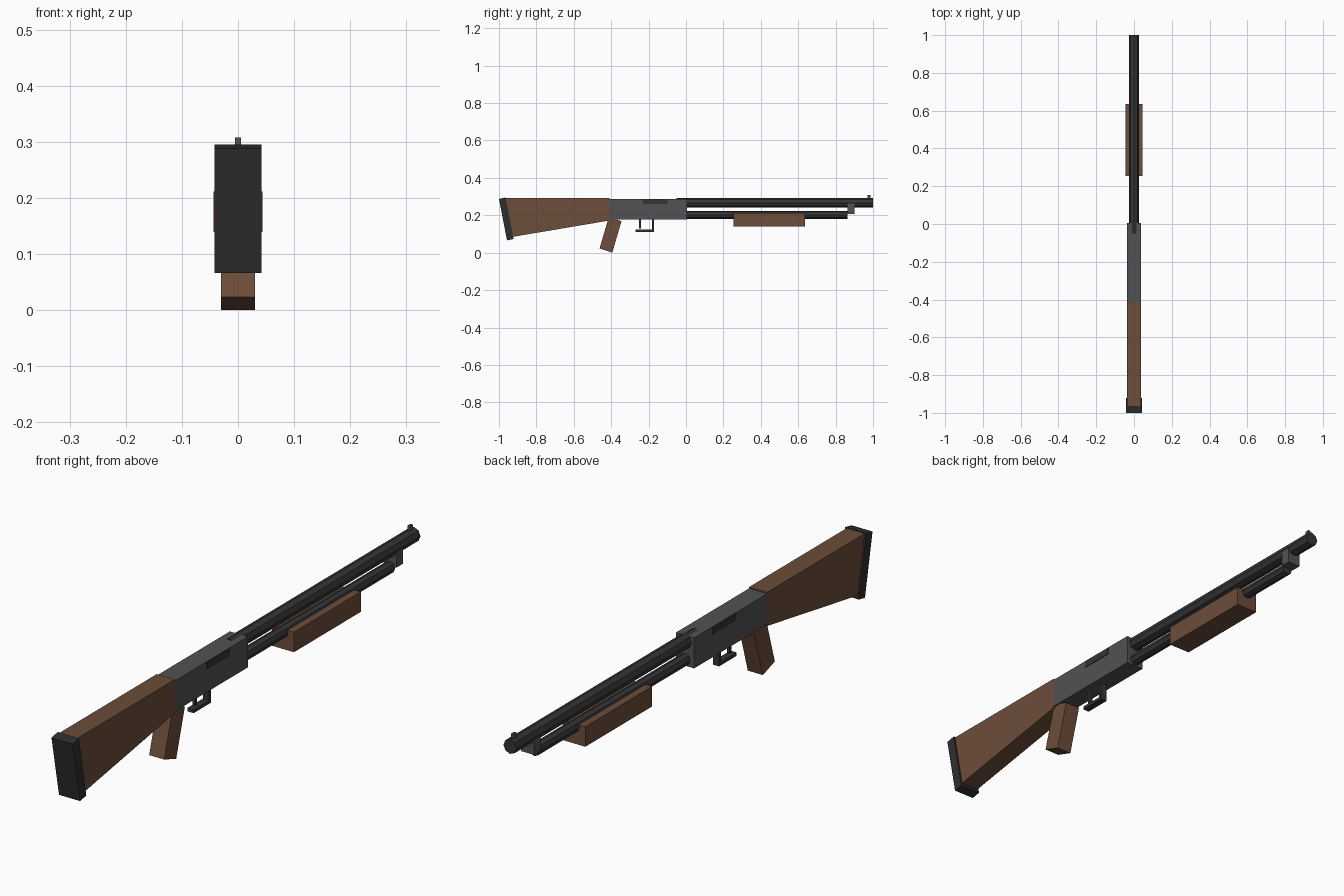
import bpy, math
from mathutils import Vector

if "Cube" in bpy.data.objects:
    bpy.data.objects.remove(bpy.data.objects["Cube"])


def material(name, rgb):
    m = bpy.data.materials.new(name)
    m.diffuse_color = (*rgb, 1)
    m.use_nodes = True
    m.node_tree.nodes["Principled BSDF"].inputs["Base Color"].default_value = m.diffuse_color
    return m


WOOD = material("wood", (0.15, 0.075, 0.042))
STEEL = material("steel", (0.085, 0.085, 0.09))
DARK = material("dark_steel", (0.035, 0.035, 0.038))
RUBBER = material("rubber", (0.028, 0.028, 0.028))


def plate(name, profile, half, mat):
    """Extrude a (y, z) outline symmetrically across x."""
    n = len(profile)
    verts = [(s * half, y, z) for s in (-1, 1) for y, z in profile]
    faces = [tuple(range(n))[::-1], tuple(range(n, 2 * n))]
    faces += [(i, (i + 1) % n, (i + 1) % n + n, i + n) for i in range(n)]
    me = bpy.data.meshes.new(name)
    me.from_pydata(verts, [], faces)
    me.materials.append(mat)
    ob = bpy.data.objects.new(name, me)
    bpy.context.collection.objects.link(ob)
    return ob


def block(name, y0, y1, z0, z1, half, mat):
    return plate(name, [(y0, z0), (y1, z0), (y1, z1), (y0, z1)], half, mat)


def tube(name, y0, y1, z, r, mat, sides=8):
    bpy.ops.mesh.primitive_cylinder_add(
        vertices=sides, radius=r, depth=y1 - y0,
        location=(0, (y0 + y1) / 2, z), rotation=(math.pi / 2, 0, 0))
    ob = bpy.context.object
    ob.name = name
    ob.data.materials.append(mat)
    return ob


# Stock, recoil pad and pistol grip
plate("stock", [(-0.925, 0.085), (-0.41, 0.172), (-0.41, 0.293), (-0.965, 0.293)], 0.036, WOOD)
plate("recoil_pad", [(-0.957, 0.066), (-0.922, 0.073), (-0.964, 0.295), (-1.0, 0.288)], 0.042, RUBBER)
plate("pistol_grip", [(-0.462, 0.023), (-0.394, 0.0), (-0.345, 0.168), (-0.413, 0.19)], 0.03, WOOD)

# Receiver with a port plate showing on both sides
block("receiver", -0.41, 0.005, 0.178, 0.288, 0.036, STEEL)
block("ejection_port", -0.23, -0.10, 0.26, 0.285, 0.038, DARK)

# Trigger and its guard
block("trigger", -0.252, -0.240, 0.13, 0.18, 0.005, DARK)
block("guard_bar", -0.27, -0.17, 0.112, 0.124, 0.0125, DARK)
block("guard_post", -0.182, -0.17, 0.112, 0.18, 0.0125, DARK)

# Barrel, magazine tube and the clamp joining them
tube("barrel", -0.05, 1.0, 0.267, 0.026, DARK)
tube("magazine_tube", 0.0, 0.863, 0.202, 0.021, DARK)
block("barrel_clamp", 0.863, 0.90, 0.206, 0.262, 0.026, STEEL)
block("front_sight", 0.97, 0.987, 0.285, 0.308, 0.005, STEEL)

# Sliding fore-end
block("fore_end", 0.255, 0.635, 0.139, 0.211, 0.044, WOOD)
